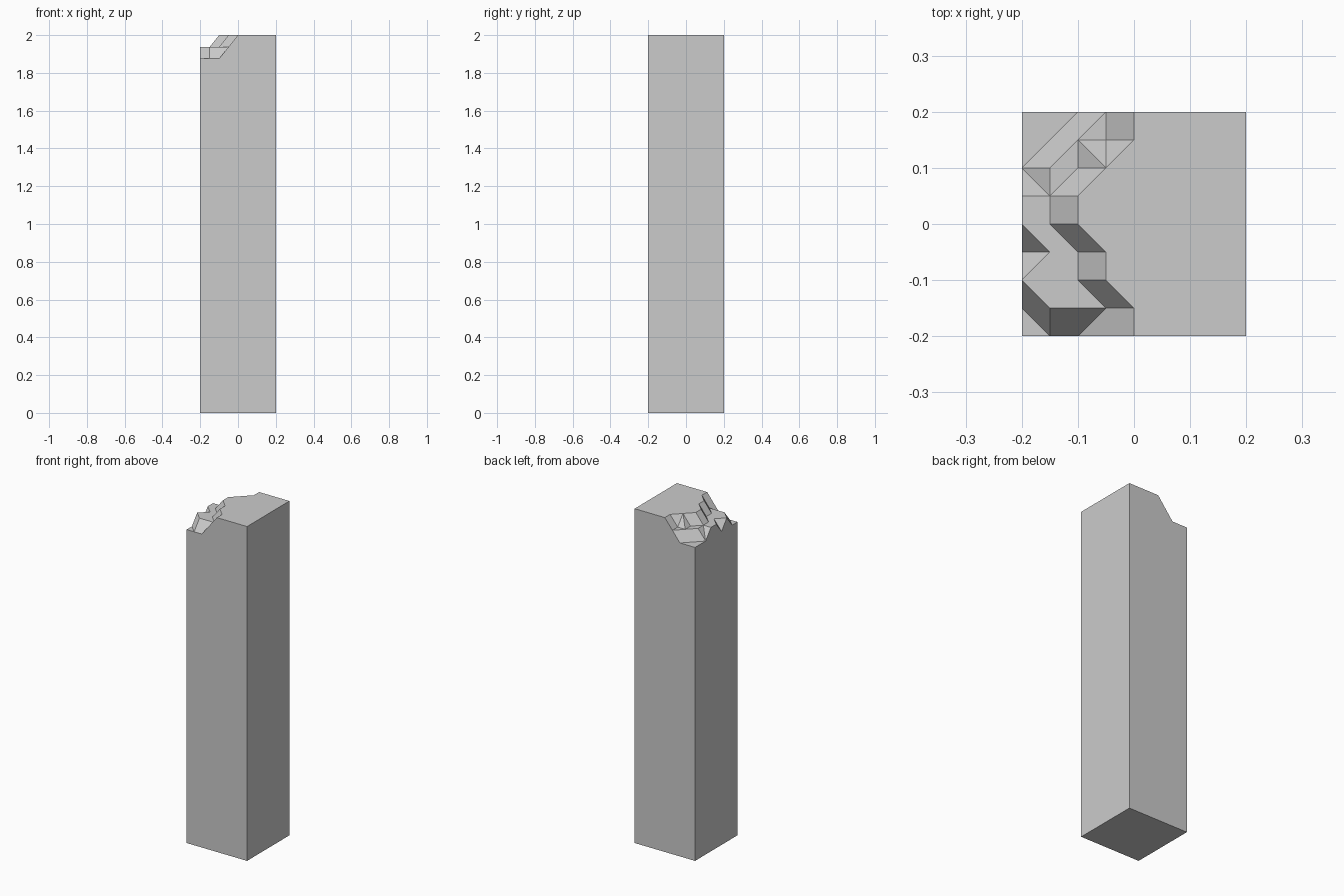
import bpy
import bmesh

if "Cube" in bpy.data.objects:
    bpy.data.objects.remove(bpy.data.objects["Cube"])

STEP = 0.05      # plan spacing of the chipped area
DROP = 0.0625    # height of one chip level
HALF = 0.2

# Chip depth in levels: one row per y (front to back), one digit per x (left edge to middle)
DEPTH = ["22210", "21110", "11100", "21100", "11000",
         "11000", "21100", "22110", "22210"]
# Crease direction per cell: "/" joins lower-left to upper-right, "\" the other way
CREASE = ["\\\\/\\", "\\\\\\\\", "/\\\\\\", "\\\\\\\\",
          "////", "\\///", "//\\/", "////"]

bm = bmesh.new()

# Chipped part of the top surface
v = [[bm.verts.new((-HALF + i * STEP, -HALF + j * STEP, 2 - int(d) * DROP))
      for i, d in enumerate(row)] for j, row in enumerate(DEPTH)]
for j, row in enumerate(CREASE):
    for i, c in enumerate(row):
        p, q, r, s = v[j][i], v[j][i + 1], v[j + 1][i + 1], v[j + 1][i]
        for tri in ([(p, q, r), (p, r, s)] if c == "/" else [(p, q, s), (q, r, s)]):
            bm.faces.new(tri)

# Intact part of the top surface
front = bm.verts.new((HALF, -HALF, 2))
back = bm.verts.new((HALF, HALF, 2))
bm.faces.new([front, back] + [v[j][4] for j in range(8, -1, -1)])

# Side walls down to the ground, then the base
rim = [e for e in bm.edges if e.is_boundary]
walls = bmesh.ops.extrude_edge_only(bm, edges=rim)["geom"]
for g in walls:
    if isinstance(g, bmesh.types.BMVert):
        g.co.z = 0
bmesh.ops.holes_fill(bm, edges=[e for e in bm.edges if e.is_boundary], sides=0)

# Merge coplanar pieces so only real creases remain
bmesh.ops.recalc_face_normals(bm, faces=bm.faces[:])
bmesh.ops.dissolve_limit(bm, angle_limit=0.01, verts=bm.verts[:], edges=bm.edges[:])

mesh = bpy.data.meshes.new("chipped_pillar")
bm.to_mesh(mesh)
bm.free()
bpy.context.collection.objects.link(bpy.data.objects.new("chipped_pillar", mesh))
